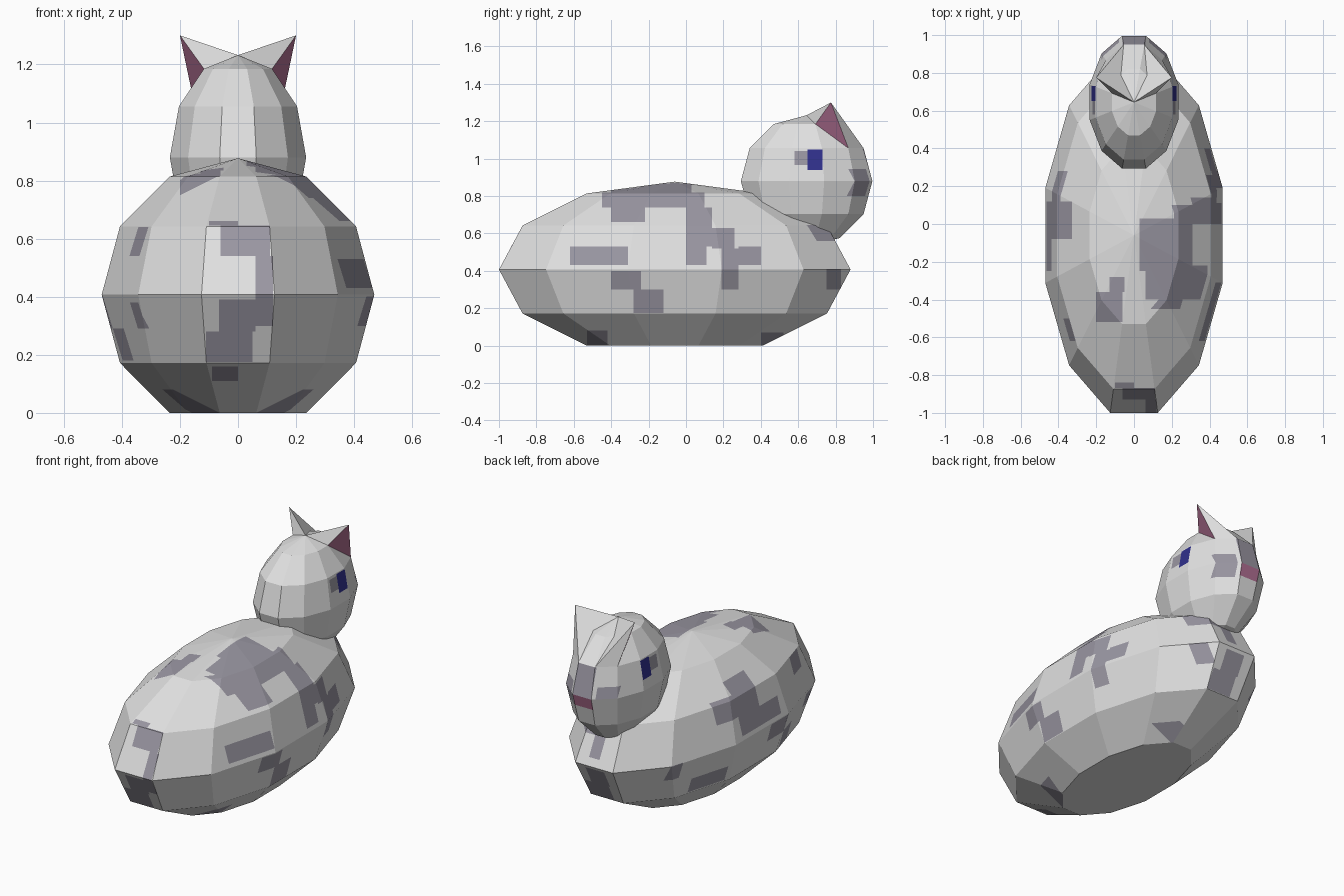
import bpy, bmesh, math
from mathutils import Vector, Matrix

if "Cube" in bpy.data.objects:
    bpy.data.objects.remove(bpy.data.objects["Cube"])


def material(name, rgb):
    m = bpy.data.materials.new(name)
    m.diffuse_color = (*rgb, 1)
    m.use_nodes = True
    m.node_tree.nodes["Principled BSDF"].inputs["Base Color"].default_value = m.diffuse_color
    return m


WHITE, GREY, BLUE, PINK = range(4)
MATS = [material("white_fur", (0.75, 0.75, 0.75)),
        material("grey_patch", (0.32, 0.305, 0.36)),
        material("blue_eye", (0.03, 0.03, 0.26)),
        material("pink_skin", (0.44, 0.16, 0.29))]


def finish(name, bm):
    me = bpy.data.meshes.new(name)
    bm.to_mesh(me)
    bm.free()
    for m in MATS:
        me.materials.append(m)
    ob = bpy.data.objects.new(name, me)
    bpy.context.collection.objects.link(ob)
    return ob


def ball(radii, centre):
    """Twelve-sided, six-ring ellipsoid with flat faces front and back."""
    bm = bmesh.new()
    mat = (Matrix.Translation(centre) @ Matrix.Diagonal((*radii, 1))
           @ Matrix.Rotation(math.radians(15), 4, 'Z'))
    bmesh.ops.create_uvsphere(bm, u_segments=12, v_segments=6, radius=1, matrix=mat)
    return bm


# view name -> (horizontal axis, vertical axis, facing axis, facing sign)
VIEWS = {"right": (1, 2, 0, 1), "left": (1, 2, 0, -1), "front": (0, 2, 1, -1),
         "back": (0, 2, 1, 1), "top": (0, 1, 2, 1)}


def paint(bm, mat, view, rects):
    """Cut rectangles, as seen in a view, into the surface and colour them."""
    u, v, d, sign = VIEWS[view]
    for u0, u1, v0, v1 in rects:
        def touched():
            out = []
            for f in bm.faces:
                if f.normal[d] * sign < 0.1:
                    continue
                us = [w.co[u] for w in f.verts]
                vs = [w.co[v] for w in f.verts]
                if max(us) > u0 and min(us) < u1 and max(vs) > v0 and min(vs) < v1:
                    out.append(f)
            return out
        for axis, value in ((u, u0), (u, u1), (v, v0), (v, v1)):
            faces = touched()
            geom = (faces + list({e for f in faces for e in f.edges})
                    + list({w for f in faces for w in f.verts}))
            co, no = Vector(), Vector()
            co[axis], no[axis] = value, 1
            bmesh.ops.bisect_plane(bm, geom=geom, dist=1e-4, plane_co=co, plane_no=no)
            bm.normal_update()
        for f in touched():
            c = f.calc_center_median()
            if u0 < c[u] < u1 and v0 < c[v] < v1:
                f.material_index = mat


# Body: ellipsoid with the bottom cap cut flat
body = ball((0.486, 0.973, 0.47), (0, -0.06, 0.407))
body.verts.ensure_lookup_table()
bmesh.ops.delete(body, geom=[min(body.verts, key=lambda w: w.co.z)], context='VERTS')
bmesh.ops.holes_fill(body, edges=[e for e in body.edges if e.is_boundary], sides=12)
bmesh.ops.recalc_face_normals(body, faces=body.faces)
body.normal_update()

# Grey fur patches
paint(body, GREY, "right", [
    (-0.45, 0.10, 0.74, 0.82), (-0.40, -0.22, 0.66, 0.74), (0.0, 0.14, 0.53, 0.74),
    (0.0, 0.11, 0.43, 0.53), (0.14, 0.26, 0.52, 0.63), (0.19, 0.28, 0.30, 0.52),
    (0.28, 0.40, 0.43, 0.53), (-0.62, -0.31, 0.43, 0.53), (-0.40, -0.24, 0.30, 0.40),
    (-0.28, -0.12, 0.175, 0.30), (-0.53, -0.42, 0.0, 0.08), (0.40, 0.52, 0.0, 0.07),
    (0.75, 0.83, 0.30, 0.41)])
paint(body, GREY, "left", [
    (0.10, 0.28, 0.54, 0.66), (-0.08, 0.12, 0.43, 0.72), (-0.25, -0.08, 0.43, 0.53),
    (-0.32, -0.15, 0.29, 0.40), (0.20, 0.45, 0.18, 0.27), (0.55, 0.63, 0.31, 0.41),
    (-0.62, -0.50, 0.54, 0.64), (-0.45, -0.32, 0.18, 0.29), (-0.72, -0.62, 0.29, 0.38),
    (-0.53, -0.42, 0.0, 0.08)])
paint(body, GREY, "top", [
    (0.03, 0.24, -0.25, 0.03), (0.06, 0.20, -0.40, -0.25), (-0.20, -0.06, -0.52, -0.36),
    (-0.13, -0.05, -0.36, -0.28)])
paint(body, GREY, "front", [
    (-0.06, 0.11, 0.54, 0.645), (0.06, 0.12, 0.40, 0.54), (-0.10, 0.0, 0.645, 0.66),
    (-0.065, 0.06, 0.28, 0.39), (0.06, 0.12, 0.30, 0.40), (-0.11, 0.05, 0.175, 0.28),
    (-0.09, 0.0, 0.11, 0.16)])
paint(body, GREY, "back", [
    (-0.02, 0.20, 0.56, 0.645), (-0.02, 0.05, 0.45, 0.56),
    (-0.06, 0.065, 0.28, 0.39), (-0.05, 0.11, 0.175, 0.28)])
finish("body", body)

# Head: smaller ellipsoid; the face looks towards +y
HC, HR = Vector((0, 0.645, 0.88)), Vector((0.243, 0.364, 0.352))
head = ball(HR, HC)
head.normal_update()
for side in ("right", "left"):
    paint(head, GREY, side, [(0.58, 0.65, 0.965, 1.04)])
    paint(head, BLUE, side, [(0.65, 0.73, 0.94, 1.05)])
paint(head, GREY, "back", [(-0.062, 0.062, 0.88, 1.055), (0.08, 0.172, 0.80, 0.945),
                           (-0.172, -0.08, 0.88, 0.945)])
# Nose
paint(head, PINK, "back", [(-0.062, 0.062, 0.81, 0.88)])
finish("head", head)


# Ears: spikes raised from the upper rear facets of the head
def head_point(azimuth, elevation):
    a, e = math.radians(azimuth), math.radians(elevation)
    p = Vector((math.cos(a) * math.cos(e), math.sin(a) * math.cos(e), math.sin(e)))
    return HC + p * HR


for side, name in ((1, "right_ear"), (-1, "left_ear")):
    bm = bmesh.new()
    points = [head_point(0, 90), head_point(15, 60), head_point(45, 30), head_point(75, 30)]
    base = [bm.verts.new((p.x * side, p.y, p.z)) for p in points]
    tip = bm.verts.new((0.2 * side, 0.775, 1.30))
    for i in range(4):
        f = bm.faces.new((base[i], base[(i + 1) % 4], tip))
        f.material_index = PINK if i == 1 else WHITE
    bm.faces.new((base[0], base[1], base[2]))
    bm.faces.new((base[0], base[2], base[3]))
    bmesh.ops.recalc_face_normals(bm, faces=bm.faces)
    finish(name, bm)
